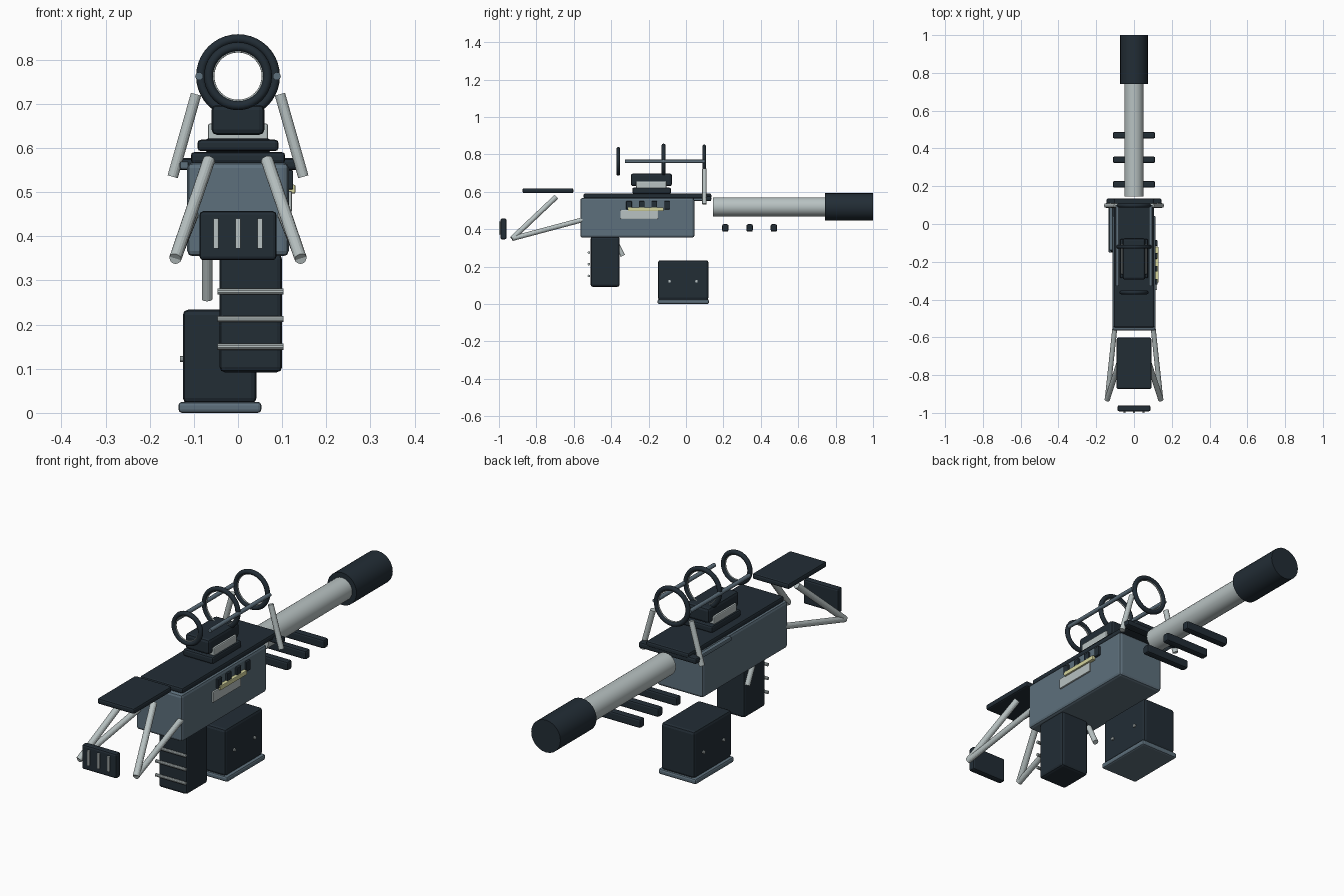
import bpy, math
from mathutils import Vector

default = bpy.data.objects.get("Cube")
if default:
    bpy.data.objects.remove(default, do_unlink=True)


def material(name, r, g, b):
    m = bpy.data.materials.new(name)
    m.use_nodes = True
    m.diffuse_color = (r, g, b, 1)
    m.node_tree.nodes["Principled BSDF"].inputs["Base Color"].default_value = (r, g, b, 1)
    return m


DARK = material("dark blue black", 0.016, 0.026, 0.036)
SLATE = material("slate blue", 0.11, 0.16, 0.20)
LIGHT = material("pale grey", 0.48, 0.54, 0.54)
YELLOW = material("pale yellow", 0.66, 0.66, 0.34)


def finish(name, mat):
    o = bpy.context.object
    o.name = name
    o.data.materials.append(mat)
    return o


def box(name, mat, x, y, z, bevel=0.008):
    """Rounded box from (low, high) ranges on each axis."""
    bpy.ops.mesh.primitive_cube_add(size=1, location=[(a + b) / 2 for a, b in (x, y, z)])
    o = finish(name, mat)
    o.scale = [b - a for a, b in (x, y, z)]
    bpy.ops.object.transform_apply(location=False, rotation=False, scale=True)
    if bevel:
        m = o.modifiers.new("rounded edges", 'BEVEL')
        m.width = bevel
        m.segments = 2
    return o


def rod(name, mat, start, end, radius, sides=16):
    a, b = Vector(start), Vector(end)
    bpy.ops.mesh.primitive_cylinder_add(vertices=sides, radius=radius, depth=(b - a).length,
                                        location=(a + b) / 2)
    o = finish(name, mat)
    o.rotation_euler = (b - a).to_track_quat('Z', 'Y').to_euler()
    bpy.ops.object.shade_smooth_by_angle(angle=math.radians(20))
    return o


def ring(name, mat, y, major, minor):
    bpy.ops.mesh.primitive_torus_add(major_radius=major, minor_radius=minor, major_segments=40,
                                     minor_segments=10, location=(0, y, 0.763),
                                     rotation=(math.pi / 2, 0, 0))
    finish(name, mat)
    bpy.ops.object.shade_smooth()


# Body
box("receiver", SLATE, (-0.115, 0.115), (-0.565, 0.045), (0.355, 0.567), 0.012)
box("top_plate", DARK, (-0.107, 0.107), (-0.548, 0.135), (0.565, 0.591))
box("front_crossbar", DARK, (-0.145, 0.145), (0.095, 0.135), (0.55, 0.577))
box("right_side_bar", SLATE, (-0.132, -0.112), (-0.14, 0.1), (0.552, 0.57), 0.004)

# Barrel, muzzle and lower crossbars
rod("barrel", LIGHT, (0, 0.145, 0.52), (0, 0.76, 0.52), 0.051, 24)
rod("muzzle", DARK, (0, 0.742, 0.52), (0, 1, 0.52), 0.073, 24)
for i, y in enumerate((0.21, 0.34, 0.47)):
    box(f"lower_crossbar_{i + 1}", DARK, (-0.112, 0.112), (y - 0.017, y + 0.017), (0.387, 0.427))

# Stock
box("cheek_pad", DARK, (-0.092, 0.092), (-0.874, -0.602), (0.593, 0.619))
box("shoulder_plate", DARK, (-0.087, 0.087), (-0.992, -0.96), (0.346, 0.457))
for i in (-1, 0, 1):
    x = i * 0.05
    box(f"shoulder_strip_{i + 2}", LIGHT, (x - 0.006, x + 0.006), (-1, -0.988), (0.372, 0.441), 0.002)
for side, s in (("right", -1), ("left", 1)):
    rod(side + "_upper_stock_strut", LIGHT, (s * 0.066, -0.695, 0.572), (s * 0.142, -0.93, 0.35), 0.014)
    rod(side + "_lower_stock_strut", LIGHT, (s * 0.142, -0.93, 0.35), (s * 0.102, -0.555, 0.45), 0.013)

# Grip and trigger
box("grip", DARK, (-0.042, 0.1), (-0.51, -0.355), (0.092, 0.36), 0.012)
for i, z in enumerate((0.15, 0.213, 0.275)):
    rod(f"grip_rib_{i + 1}", LIGHT, (-0.047, -0.519, z), (0.103, -0.519, z), 0.007, 10)
rod("trigger", LIGHT, (-0.07, -0.39, 0.365), (-0.07, -0.338, 0.258), 0.012)

# Magazine
box("magazine", DARK, (-0.125, 0.042), (-0.15, 0.12), (0.022, 0.234), 0.012)
box("magazine_base", SLATE, (-0.135, 0.053), (-0.152, 0.123), (0, 0.025))
for i, y in enumerate((-0.088, 0.056)):
    rod(f"magazine_pin_{i + 1}", LIGHT, (-0.131, y, 0.122), (0.048, y, 0.122), 0.007, 10)

# Sight mount
box("mount_base", DARK, (-0.075, 0.075), (-0.287, -0.08), (0.59, 0.622))
box("mount_spacer", LIGHT, (-0.068, 0.068), (-0.267, -0.105), (0.618, 0.656), 0.005)
box("mount_block", DARK, (-0.06, 0.06), (-0.295, -0.075), (0.63, 0.698), 0.012)

# Sight rings, rails and braces
for i, (y, r) in enumerate(((-0.362, 0.077), (-0.12, 0.095), (0.098, 0.09))):
    ring(f"sight_ring_{i + 1}", DARK, y, r - 0.0105, 0.0105)
    ring(f"sight_ring_liner_{i + 1}", LIGHT, y, r - 0.0205, 0.003)
for side, s in (("right", -1), ("left", 1)):
    rod(side + "_sight_rail", SLATE, (s * 0.088, -0.327, 0.763), (s * 0.088, 0.1, 0.763), 0.009)
    rod(side + "_sight_brace", LIGHT, (s * 0.095, 0.098, 0.722), (s * 0.148, 0.098, 0.535), 0.012)

# Ejection panel on the left side
box("side_panel", LIGHT, (0.11, 0.122), (-0.35, -0.15), (0.455, 0.503), 0.003)
box("yellow_strip", YELLOW, (0.11, 0.13), (-0.31, -0.12), (0.497, 0.517), 0.003)
for i in range(4):
    y = -0.305 + i * 0.068
    box(f"side_block_{i + 1}", DARK, (0.11, 0.125), (y - 0.015, y + 0.015), (0.506, 0.55), 0.003)
